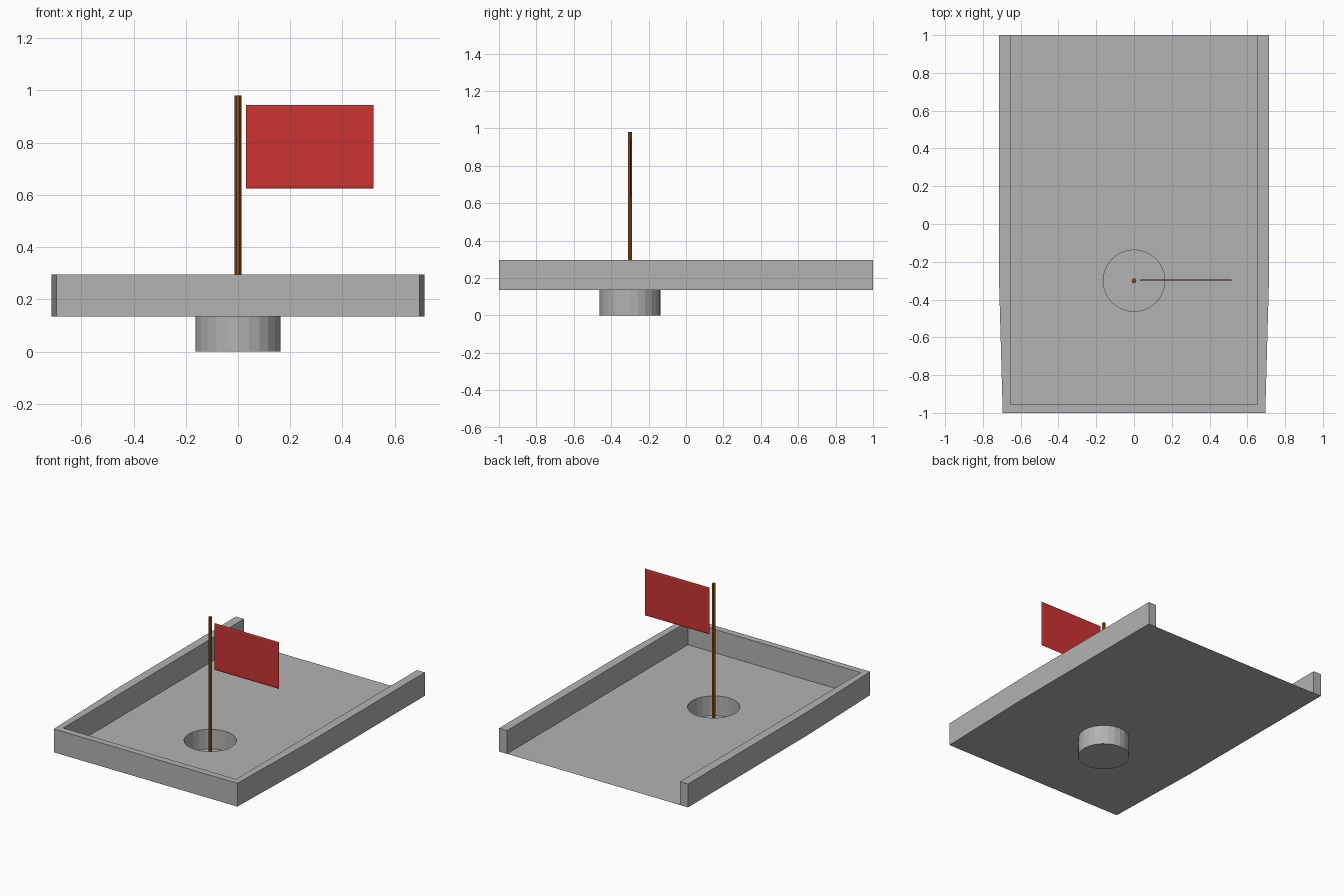
import bpy, bmesh, math
from mathutils import Vector

if "Cube" in bpy.data.objects:
    bpy.data.objects.remove(bpy.data.objects["Cube"])


def material(name, rgb):
    m = bpy.data.materials.new(name)
    m.diffuse_color = (*rgb, 1)
    m.use_nodes = True
    m.node_tree.nodes["Principled BSDF"].inputs["Base Color"].default_value = m.diffuse_color
    return m


GREY = material("grey", (0.45, 0.45, 0.45))
BROWN = material("brown", (0.26, 0.075, 0.006))
RED = material("red", (0.604, 0.033, 0.033))

FLOOR_Z, RIM_Z = 0.135, 0.295
HOLE = Vector((0, -0.3, 0))
HOLE_R, SIDES = 0.163, 24


def finish(name, bm, mat):
    mesh = bpy.data.meshes.new(name)
    bm.to_mesh(mesh)
    bm.free()
    mesh.materials.append(mat)
    ob = bpy.data.objects.new(name, mesh)
    bpy.context.collection.objects.link(ob)
    return ob


def circle(bm, radius, sides, z):
    return [bm.verts.new((HOLE.x + radius * math.cos(2 * math.pi * i / sides),
                          HOLE.y + radius * math.sin(2 * math.pi * i / sides), z))
            for i in range(sides)]


def loop_edges(bm, verts):
    return [bm.edges.new((a, b)) for a, b in zip(verts, verts[1:] + verts[:1])]


def prism(bm, lower, upper, caps):
    n = len(lower)
    for i in range(n):
        j = (i + 1) % n
        bm.faces.new((lower[i], lower[j], upper[j], upper[i]))
    if "bottom" in caps:
        bm.faces.new(lower[::-1])
    if "top" in caps:
        bm.faces.new(upper)


# Outline of the tray: straight sides that taper toward the front
right_side = [(0.695, -1), (0.715, -0.28), (0.715, 1)]
left_side = [(-x, y) for x, y in reversed(right_side)]
outline = right_side + left_side

# Tray floor: a thin sheet with a round hole
bm = bmesh.new()
edges = loop_edges(bm, [bm.verts.new((x, y, FLOOR_Z)) for x, y in outline])
edges += loop_edges(bm, circle(bm, HOLE_R, SIDES, FLOOR_Z))
bmesh.ops.triangle_fill(bm, edges=edges, use_beauty=True, normal=(0, 0, 1))
finish("tray_floor", bm, GREY)

# Raised rim on three sides, open at the back
inner = [(-0.655, 1), (-0.655, -0.955), (0.655, -0.955), (0.655, 1)]
rim = left_side + right_side
bm = bmesh.new()
path = rim + inner[::-1]
prism(bm, [bm.verts.new((x, y, FLOOR_Z)) for x, y in path],
      [bm.verts.new((x, y, RIM_Z)) for x, y in path], ("top",))
bmesh.ops.recalc_face_normals(bm, faces=bm.faces)
finish("tray_rim", bm, GREY)

# Round cup under the hole
bm = bmesh.new()
prism(bm, circle(bm, HOLE_R, SIDES, 0), circle(bm, HOLE_R, SIDES, FLOOR_Z), ("bottom",))
finish("cup", bm, GREY)

# Flag pole standing in the cup
bm = bmesh.new()
prism(bm, circle(bm, 0.013, 6, 0.002), circle(bm, 0.013, 6, 0.98), ("bottom", "top"))
finish("flag_pole", bm, BROWN)

# Flag: thin panel with softly rounded edges
bm = bmesh.new()
rings = []
for y, inset in ((-0.300, 0.012), (-0.2985, 0.003), (-0.297, 0),
                 (-0.2955, 0.003), (-0.294, 0.012)):
    x0, x1, z0, z1 = 0.03 + inset, 0.52 - inset, 0.625 + inset, 0.945 - inset
    rings.append([bm.verts.new((x, y, z))
                  for x, z in ((x0, z0), (x0, z1), (x1, z1), (x1, z0))])
for a, b in zip(rings, rings[1:]):
    prism(bm, a, b, ())
bm.faces.new(rings[0][::-1])
bm.faces.new(rings[-1])
bmesh.ops.recalc_face_normals(bm, faces=bm.faces)
finish("flag", bm, RED)
